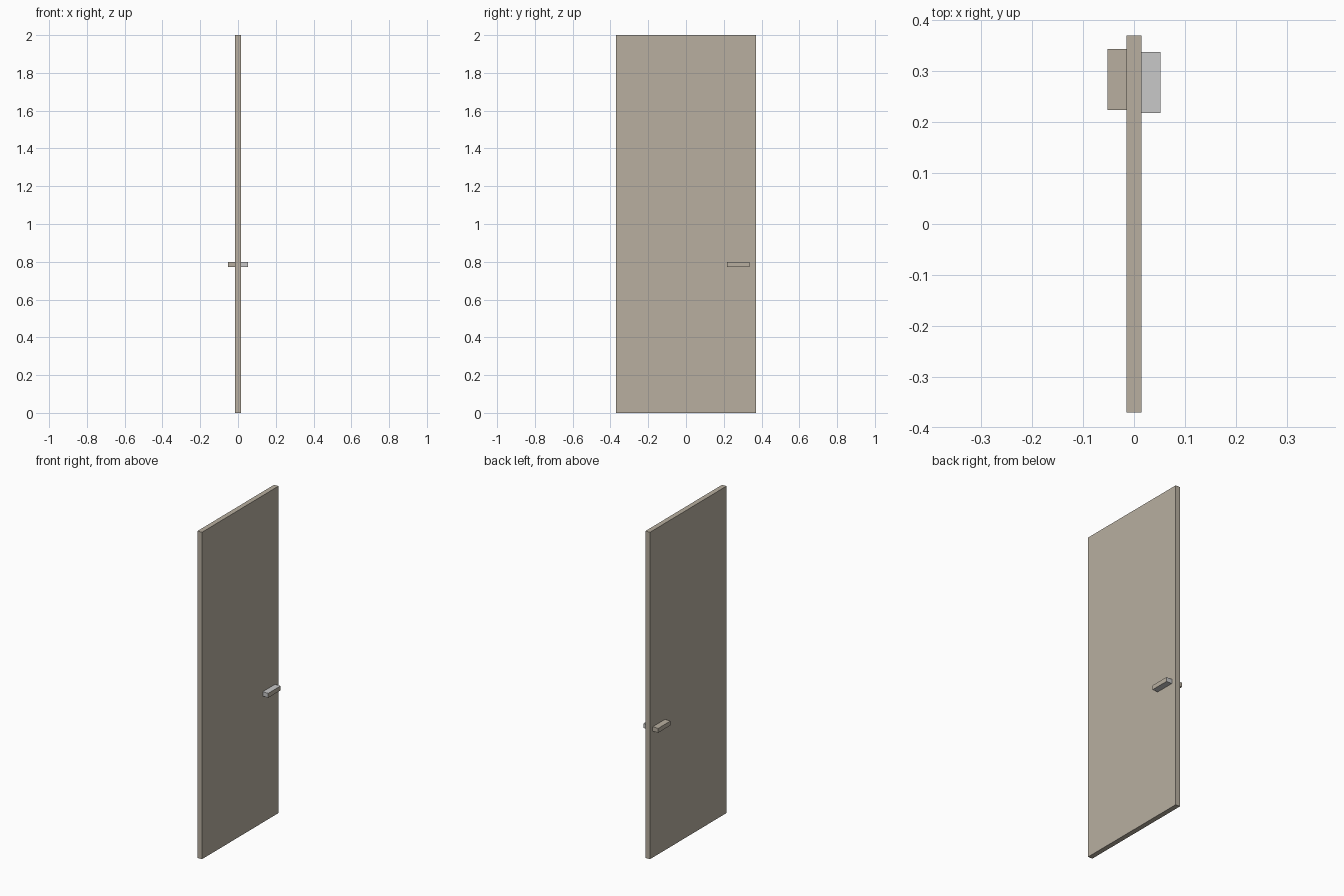
import bpy
import bmesh
from mathutils import Vector

if "Cube" in bpy.data.objects:
    bpy.data.objects.remove(bpy.data.objects["Cube"])


def material(name, rgb):
    m = bpy.data.materials.new(name)
    m.diffuse_color = (*rgb, 1.0)
    m.use_nodes = True
    m.node_tree.nodes["Principled BSDF"].inputs["Base Color"].default_value = m.diffuse_color
    return m


beige = material("beige paint", (0.479, 0.429, 0.352))
grey = material("light grey metal", (0.578, 0.578, 0.578))


def box(name, lo, hi, mats):
    """Axis-aligned box between two corners."""
    lo, hi = Vector(lo), Vector(hi)
    bm = bmesh.new()
    bmesh.ops.create_cube(bm, size=1.0)
    bmesh.ops.scale(bm, vec=hi - lo, verts=bm.verts)
    bmesh.ops.translate(bm, vec=(lo + hi) / 2, verts=bm.verts)
    me = bpy.data.meshes.new(name)
    bm.to_mesh(me)
    bm.free()
    for m in mats:
        me.materials.append(m)
    ob = bpy.data.objects.new(name, me)
    bpy.context.collection.objects.link(ob)
    return ob


# Door leaf
box("door_panel", (-0.015, -0.37, 0), (0.015, 0.37, 2), [beige])

# Handles, one on each face
box("left_handle", (-0.052, 0.224, 0.773), (-0.015, 0.343, 0.80), [beige])
right = box("right_handle", (0.015, 0.218, 0.773), (0.052, 0.337, 0.80), [grey, beige])

# The outer face of the right handle matches the door
for p in right.data.polygons:
    p.material_index = 1 if p.normal.x > 0.5 else 0
